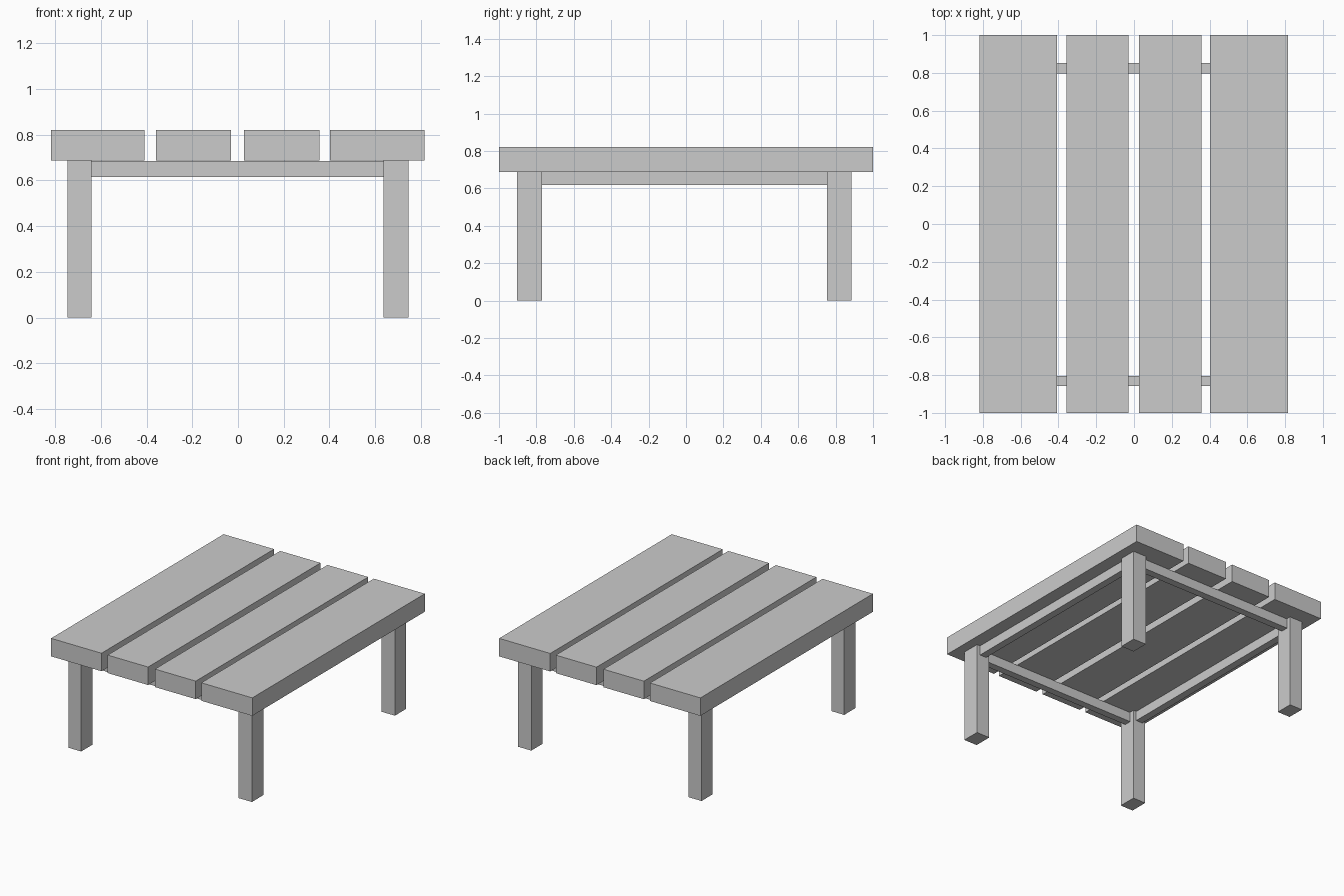
import bpy
import bmesh
from mathutils import Vector

if "Cube" in bpy.data.objects:
    bpy.data.objects.remove(bpy.data.objects["Cube"])


def box(name, x, y, z):
    """Axis-aligned box from (min, max) ranges."""
    bm = bmesh.new()
    bmesh.ops.create_cube(bm, size=1)
    bmesh.ops.scale(bm, vec=Vector((x[1] - x[0], y[1] - y[0], z[1] - z[0])), verts=bm.verts)
    mesh = bpy.data.meshes.new(name)
    bm.to_mesh(mesh)
    bm.free()
    obj = bpy.data.objects.new(name, mesh)
    obj.location = [(a + b) / 2 for a, b in (x, y, z)]
    bpy.context.collection.objects.link(obj)


TOP_Z = (0.688, 0.82)
LEG_X = {"left": (-0.745, -0.641), "right": (0.637, 0.745)}
LEG_Y = {"front": (-0.903, -0.77), "back": (0.755, 0.884)}
END_RAIL_Y = {"front": (-0.857, -0.804), "back": (0.798, 0.853)}

# Tabletop planks, slightly uneven widths
for i, x in enumerate([(-0.817, -0.408), (-0.358, -0.03), (0.026, 0.357), (0.402, 0.816)], 1):
    box(f"plank_{i}", x, (-1, 1), TOP_Z)

# Legs
for side, x in LEG_X.items():
    for end, y in LEG_Y.items():
        box(f"{end}_{side}_leg", x, y, (0, TOP_Z[0]))

# Rails across the ends, between the legs
for end, y in END_RAIL_Y.items():
    box(f"{end}_rail", (LEG_X["left"][1], LEG_X["right"][0]), y, (0.614, 0.685))

# Rails along the sides, centred on the legs
for side, x in LEG_X.items():
    mid = sum(x) / 2
    box(f"{side}_rail", (mid - 0.027, mid + 0.027),
        (LEG_Y["front"][1], LEG_Y["back"][0]), (0.617, TOP_Z[0]))
